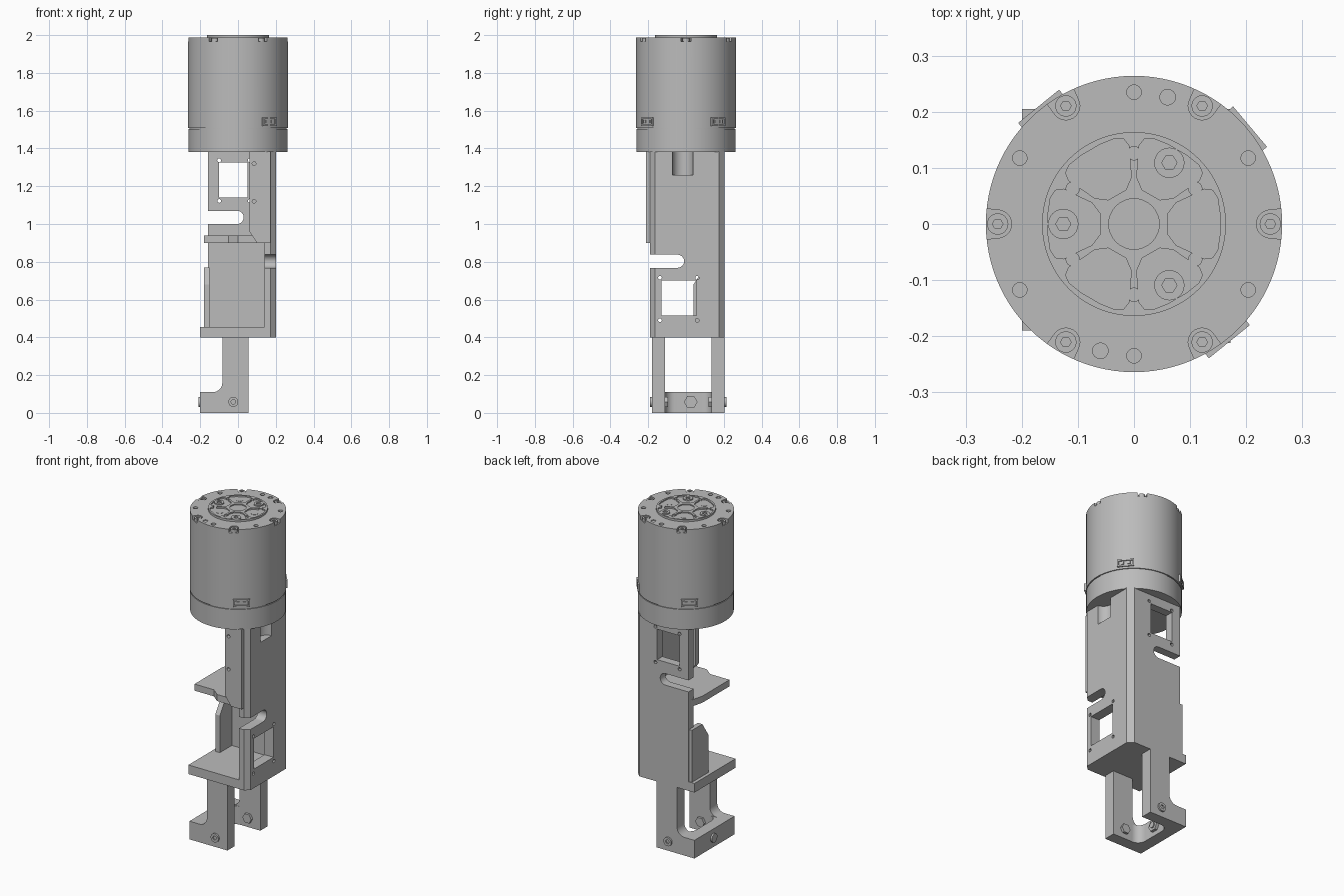
import bpy, bmesh, math
from mathutils import Matrix, Vector

old = bpy.data.objects.get("Cube")
if old:
    bpy.data.objects.remove(old)

grey = bpy.data.materials.new("machined grey")
grey.use_nodes = True
grey.diffuse_color = (0.5, 0.5, 0.5, 1)
grey.node_tree.nodes["Principled BSDF"].inputs["Base Color"].default_value = (0.5, 0.5, 0.5, 1)


def prism(name, points, low, high, axis="z"):
    """Extrude a 2D outline along an axis; outlines are xy, xz or yz."""
    place = {"z": lambda a, b, c: (a, b, c),
             "y": lambda a, b, c: (a, c, b),
             "x": lambda a, b, c: (c, a, b)}[axis]
    bm = bmesh.new()
    face = bm.faces.new([bm.verts.new(place(a, b, low)) for a, b in points])
    new = bmesh.ops.extrude_face_region(bm, geom=[face])["geom"]
    shift = Vector(place(0, 0, high - low))
    bmesh.ops.translate(bm, vec=shift, verts=[v for v in new if isinstance(v, bmesh.types.BMVert)])
    bmesh.ops.recalc_face_normals(bm, faces=bm.faces)
    mesh = bpy.data.meshes.new(name)
    bm.to_mesh(mesh)
    bm.free()
    mesh.materials.append(grey)
    obj = bpy.data.objects.new(name, mesh)
    bpy.context.collection.objects.link(obj)
    return obj


def rect(a0, a1, b0, b1):
    return [(a0, b0), (a1, b0), (a1, b1), (a0, b1)]


def circle(a, b, r, n=24, start=0.0, sweep=math.tau):
    steps = n if sweep == math.tau else n + 1
    return [(a + r * math.cos(start + sweep * i / n), b + r * math.sin(start + sweep * i / n))
            for i in range(steps)]


def polar(r, degrees):
    t = math.radians(degrees)
    return r * math.cos(t), r * math.sin(t)


def turn(obj, degrees):
    obj.data.transform(Matrix.Rotation(math.radians(degrees), 4, "Z"))
    return obj


def cut(obj, cutters):
    """Subtract all cutters, then discard them."""
    helpers = bpy.data.collections.new("cutters")
    bpy.context.scene.collection.children.link(helpers)
    for c in cutters:
        c.hide_render = True
        helpers.objects.link(c)
    mod = obj.modifiers.new("cut", "BOOLEAN")
    mod.operand_type = "COLLECTION"
    mod.collection = helpers
    mod.solver = "EXACT"
    select(obj)
    bpy.ops.object.modifier_apply(modifier=mod.name)
    for c in cutters:
        bpy.data.objects.remove(c)
    bpy.data.collections.remove(helpers)


def select(obj):
    bpy.ops.object.select_all(action="DESELECT")
    obj.select_set(True)
    bpy.context.view_layer.objects.active = obj


def smooth(obj):
    select(obj)
    bpy.ops.object.shade_smooth_by_angle(angle=math.radians(30))


def screw(name, x, y, top, r, depth):
    """Cap screw with a hexagonal socket."""
    head = prism(name, circle(x, y, r), top - depth, top)
    cut(head, [prism("socket", circle(x, y, r * 0.5, 6), top - depth * 0.6, top + 0.01)])
    smooth(head)


# Motor housing: lower cap, seam and main can
TOP = 1.988
smooth(prism("motor_base", circle(0, 0, 0.263, 96), 1.38, 1.502))
smooth(prism("motor_seam", circle(0, 0, 0.258, 96), 1.50, 1.51))
can = prism("motor_can", circle(0, 0, 0.264, 96), 1.508, TOP)
cutters = []
for k in range(6):
    notch = circle(0.243, 0, 0.025, 12, math.pi / 2, math.pi)
    cutters.append(turn(prism("notch", notch + [(0.29, -0.03), (0.29, 0.03)], TOP - 0.022, 2.1), 60 * k))
    cutters.append(prism("hole", circle(*polar(0.235, 60 * k + 30), 0.013, 16), TOP - 0.03, 2.1))
for s in (1, -1):
    cutters.append(prism("dimple", circle(s * 0.06, s * 0.226, 0.014, 16), TOP - 0.004, 2.1))
cut(can, cutters)
smooth(can)

# Output flange with pockets and holes
flange = prism("output_flange", circle(0, 0, 0.164, 72), TOP - 0.005, 2.0)
half = [(0.06, 0.018), (0.075, 0.038), (0.095, 0.047), (0.125, 0.062),
        (0.14, 0.06), (0.149, 0.047), (0.153, 0.02)]
pocket = half + [(a, -b) for a, b in reversed(half)]
cutters = [prism("bore", circle(0, 0, 0.045, 32), 1.994, 2.1)]
for k in range(6):
    cutters.append(turn(prism("pocket", pocket, 1.992, 2.1), 60 * k))
    cutters.append(prism("hole", circle(*polar(0.126, 60 * k + 30), 0.012, 16), 1.99, 2.1))
cut(flange, cutters)
smooth(flange)
for k in range(6):
    screw("rim_screw", *polar(0.243, 60 * k), TOP - 0.003, 0.019, 0.02)
    if k % 2:
        screw("flange_screw", *polar(0.126, 60 * k), 1.999, 0.027, 0.012)
    else:
        smooth(prism("flange_plug", circle(*polar(0.111, 60 * k), 0.019), 1.99, 1.9935))

# Cable sockets around the can
for angle in (-51, 40, 129):
    socket = prism("cable_socket", rect(0.24, 0.27, -0.047, 0.047), 1.52, 1.565)
    cut(socket, [prism("slot", rect(0.256, 0.3, -0.038, 0.038), 1.529, 1.556)])
    turn(socket, angle)
    for s in (-0.018, 0.018):
        turn(prism("socket_pin", rect(0.25, 0.268, s - 0.008, s + 0.008), 1.534, 1.55), angle)

# Frame: two upright walls joined at a chamfered corner
walls = prism("frame_walls", [(0.14, -0.19), (0.172, -0.19), (0.2, -0.165), (0.2, 0.175),
                              (0.17, 0.205), (-0.16, 0.205), (-0.16, 0.155), (0.14, 0.155)], 0.4, 1.385)
cutters = [
    prism("back_window", rect(-0.1, 0.05, 1.14, 1.325), 0.1, 0.3, "y"),
    prism("back_slot", circle(-0.005, 1.035, 0.035, 12, -math.pi / 2, math.pi)
          + [(-0.3, 1.07), (-0.3, 1.0)], 0.1, 0.3, "y"),
    prism("side_window", rect(-0.13, 0.055, 0.515, 0.7), 0.1, 0.3, "x"),
    prism("side_slot", circle(-0.045, 0.803, 0.035, 12, -math.pi / 2, math.pi)
          + [(-0.3, 0.838), (-0.3, 0.768)], 0.1, 0.3, "x"),
    prism("screw_groove", circle(0.205, -0.017, 0.055), 1.26, 1.5),
]
for a in (0, 1):
    for b in (0, 1):
        cutters.append(prism("hole", circle(-0.1 + 0.162 * a, 1.122 + 0.215 * b, 0.01, 12), 0.1, 0.3, "y"))
        cutters.append(prism("hole", circle(-0.138 + 0.197 * a, 0.49 + 0.225 * b, 0.01, 12), 0.1, 0.3, "x"))
cut(walls, cutters)
smooth(walls)

# Front flange, floor, shelf and side rib of the frame
front = prism("front_flange", [(0.06, 0.96), (0.1, 0.9), (0.172, 0.9), (0.172, 1.385), (0.06, 1.385)],
              -0.212, -0.175, "y")
cut(front, [prism("hole", circle(0.085, z, 0.01, 12), -0.3, 0, "y") for z in (1.12, 1.32)])
prism("floor", [(-0.2, -0.19), (0.172, -0.19), (0.2, -0.165), (0.2, 0.175), (0.17, 0.205),
                (-0.2, 0.205)], 0.4, 0.455)
prism("shelf", [(-0.18, -0.16), (-0.05, -0.16), (0.0, -0.2), (0.16, -0.2), (0.16, 0.18),
                (-0.16, 0.18), (-0.18, 0.1)], 0.9, 0.94)
prism("side_rib", [(0.04, 0.45), (0.04, 0.68), (0.1, 0.77), (0.2, 0.77), (0.2, 0.45)],
      -0.18, -0.15, "x")

# Lower bracket: two arms with a rounded foot and a cross bar
arm = ([(-0.2, 0), (0.055, 0), (0.055, 0.41), (-0.083, 0.41)]
       + circle(-0.133, 0.16, 0.05, 8, 0, -math.pi / 2) + [(-0.2, 0.11)])
for y0, y1, outer in ((-0.18, -0.11, -1), (0.135, 0.205, 1)):
    smooth(prism("bracket_arm", arm, y0, y1, "y"))
    face = y0 if outer < 0 else y1
    bolt = prism("arm_bolt", circle(-0.025, 0.058, 0.026), face - 0.01, face + 0.01, "y")
    end = face + outer * 0.02
    cut(bolt, [prism("socket", circle(-0.025, 0.058, 0.013, 6), face + outer * 0.002, end, "y")])
    smooth(bolt)
    inside = y1 if outer < 0 else y0
    prism("arm_nut", circle(-0.025, 0.058, 0.03, 6), inside - 0.015, inside + 0.015, "y")
bar = ([(-0.2, -0.15), (-0.2, 0.17), (-0.08, 0.17)]
       + circle(-0.08, 0.085, 0.05, 8, math.pi / 2, math.pi / 2)
       + circle(-0.08, -0.06, 0.05, 8, math.pi, math.pi / 2) + [(-0.08, -0.15)])
smooth(prism("cross_bar", bar, 0, 0.11))
prism("bar_nut", circle(0.025, 0.058, 0.036, 6), -0.14, -0.112, "x")
smooth(prism("bar_bolt", circle(0.025, 0.058, 0.026), -0.21, -0.19, "x"))
smooth(prism("bolt_end", circle(0.025, 0.058, 0.018), -0.15, -0.105, "x"))
